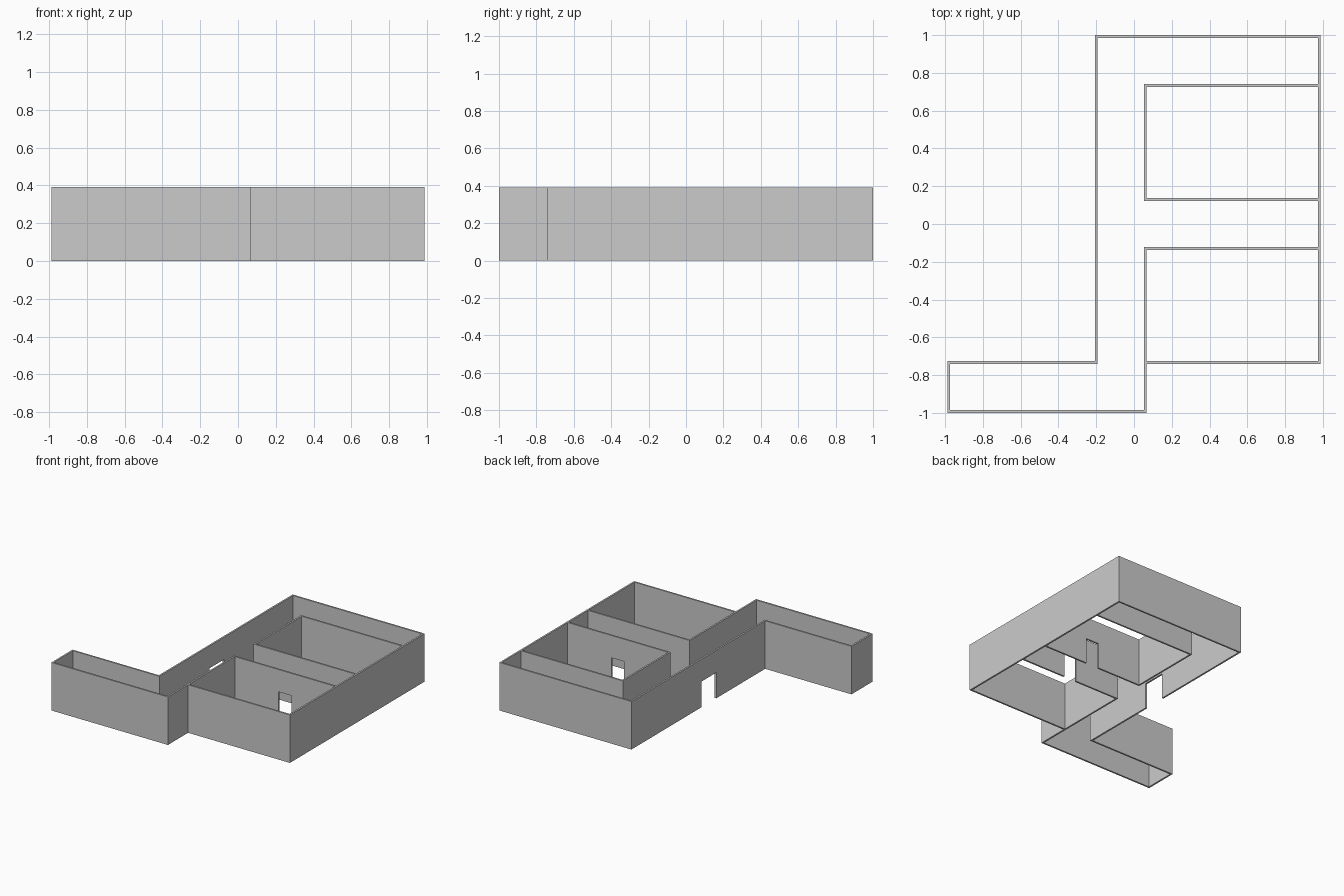
import bpy, bmesh
from mathutils import Vector

if "Cube" in bpy.data.objects:
    bpy.data.objects.remove(bpy.data.objects["Cube"])

H, T = 0.392, 0.014          # wall height and thickness
DOOR_H = 0.21
R = T / 2
E, M, C, W = 0.98, 0.06, -0.20, -0.98   # wall centre lines in x
Y1, Y2, Y3 = 0.13, 0.733, 0.993         # wall centre lines in y


def wall(name, pts, closed=False):
    """Mitred wall of constant thickness along a plan path."""
    pts = [Vector(p) for p in pts]
    n = len(pts)
    bm = bmesh.new()
    rings = []
    for i, p in enumerate(pts):
        a = pts[i - 1] if closed or i > 0 else None
        b = pts[(i + 1) % n] if closed or i < n - 1 else None
        dirs = ([(p - a).normalized()] if a else []) + ([(b - p).normalized()] if b else [])
        normals = [Vector((-d.y, d.x)) for d in dirs]
        off = normals[0] if len(normals) == 1 else (normals[0] + normals[1]) / (1 + normals[0].dot(normals[1]))
        l, r = p + off * R, p - off * R
        rings.append([bm.verts.new((q.x, q.y, z)) for q, z in ((l, 0), (r, 0), (r, H), (l, H))])
    for i in range(n if closed else n - 1):
        a, b = rings[i], rings[(i + 1) % n]
        for k in range(4):
            m = (k + 1) % 4
            bm.faces.new((a[k], a[m], b[m], b[k]))
    if not closed:
        bm.faces.new(rings[0])
        bm.faces.new(rings[-1][::-1])
    bmesh.ops.recalc_face_normals(bm, faces=bm.faces)
    me = bpy.data.meshes.new(name)
    bm.to_mesh(me)
    bm.free()
    ob = bpy.data.objects.new(name, me)
    bpy.context.collection.objects.link(ob)
    return ob


def doorway(target, x, y, sx, sy):
    """Cut a floor-level doorway."""
    bpy.ops.mesh.primitive_cube_add(size=1, location=(x, y, DOOR_H / 2 - 0.05))
    cutter = bpy.context.object
    cutter.name = target.name + "_door_cutter"
    cutter.scale = (sx, sy, DOOR_H + 0.1)
    cutter.hide_render = True
    cutter.display_type = 'WIRE'
    mod = target.modifiers.new("doorway", 'BOOLEAN')
    mod.operation = 'DIFFERENCE'
    mod.solver = 'EXACT'
    mod.object = cutter


# Outer shell around the rooms, corridor and side passage
shell = wall("outer_walls", [(W, -Y3), (M, -Y3), (M, -Y2), (E, -Y2),
                             (E, Y3), (C, Y3), (C, -Y2), (W, -Y2)], closed=True)
doorway(shell, C, 0, 0.1, 0.19)

# Partition walls of the two rooms
front_room = wall("front_room_walls", [(E - R, -Y1), (M, -Y1), (M, -Y2 + R)])
back_room = wall("back_room_walls", [(E - R, Y1), (M, Y1), (M, Y2), (E - R, Y2)])
doorway(front_room, 0.52, -Y1, 0.115, 0.1)
doorway(back_room, 0.52, Y1, 0.115, 0.1)
